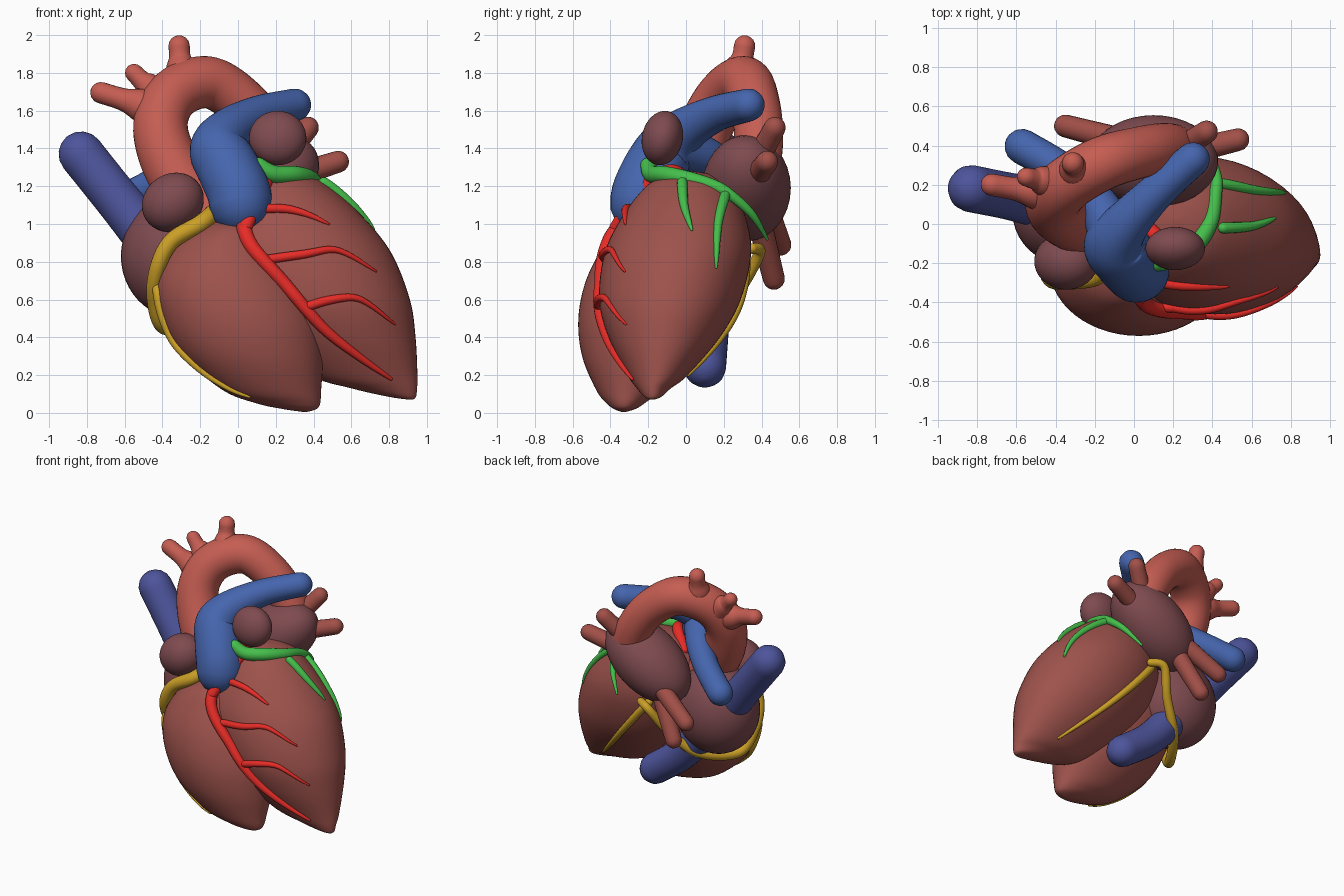
import bpy, bmesh, math
from mathutils import Vector, Matrix
from mathutils.bvhtree import BVHTree

if "Cube" in bpy.data.objects:
    bpy.data.objects.remove(bpy.data.objects["Cube"])

COL = {"muscle": (.34, .085, .072), "atrium": (.21, .07, .08), "aorta": (.56, .11, .085),
       "vein": (.36, .08, .065), "blue": (.06, .13, .42), "indigo": (.075, .09, .33),
       "red": (.8, .025, .02), "green": (.06, .52, .07), "gold": (.6, .35, .02)}
MATS = {}
for k, c in COL.items():
    MATS[k] = bpy.data.materials.new(k)
    MATS[k].diffuse_color = (*c, 1)


def spline(rows, n):
    """Smooth interpolation through rows of numbers."""
    P = [rows[0]] + list(rows) + [rows[-1]]
    out = []
    for i in range(1, len(P) - 2):
        for s in range(n):
            t = s / n
            out.append([.5 * (2*b + (c-a)*t + (2*a-5*b+4*c-d)*t*t + (3*b-a-3*c+d)*t**3)
                        for a, b, c, d in zip(*P[i-1:i+3])])
    return out + [list(rows[-1])]


def finish(bm, name, mat):
    bmesh.ops.recalc_face_normals(bm, faces=bm.faces)
    for f in bm.faces:
        f.smooth = True
    me = bpy.data.meshes.new(name)
    bm.to_mesh(me)
    bm.free()
    ob = bpy.data.objects.new(name, me)
    bpy.context.collection.objects.link(ob)
    me.materials.append(MATS[mat])


def skin(rings, name, mat):
    bm = bmesh.new()
    vs = [[bm.verts.new(p) for p in r] for r in rings]
    for a, b in zip(vs, vs[1:]):
        for i in range(len(a)):
            j = (i + 1) % len(a)
            bm.faces.new((a[i], a[j], b[j], b[i]))
    bm.faces.new(vs[0])
    bm.faces.new(vs[-1])
    tree = BVHTree.FromBMesh(bm)
    finish(bm, name, mat)
    return tree


def chamber(name, rows):
    """Stack of ellipses: rows of z, x min, x max, y min, y max."""
    rings = []
    for z, x0, x1, y0, y1 in spline(rows, 6):
        rings.append([((x0+x1)/2 + (x1-x0)/2*math.cos(a), (y0+y1)/2 + (y1-y0)/2*math.sin(a), z)
                      for a in (math.tau*i/56 for i in range(56))])
    return skin(rings, name, "muscle")


def tube(name, mat, pts, n=8, seg=20):
    """Round-ended tube: pts are x, y, z, radius."""
    S = spline(pts, n)
    C = [Vector(p[:3]) for p in S]
    R = [max(p[3], .003) for p in S]
    T = [(C[min(i+1, len(C)-1)] - C[max(i-1, 0)]).normalized() for i in range(len(C))]
    caps = [math.radians(d) for d in (85, 65, 45, 22)]
    seq = [(C[0] - T[0]*R[0]*math.sin(a), R[0]*math.cos(a), T[0]) for a in caps]
    seq += list(zip(C, R, T))
    seq += [(C[-1] + T[-1]*R[-1]*math.sin(a), R[-1]*math.cos(a), T[-1]) for a in reversed(caps)]
    u = T[0].orthogonal()
    rings = []
    for c, r, t in seq:
        u = (u - t*u.dot(t)).normalized()
        v = t.cross(u)
        rings.append([c + r*(u*math.cos(a) + v*math.sin(a))
                      for a in (math.tau*i/seg for i in range(seg))])
    skin(rings, name, mat)


def ellipsoid(name, loc, rad, rot=(0, 0, 0)):
    bm = bmesh.new()
    M = Matrix.Translation(loc)
    for k, ax in zip(rot, "XYZ"):
        M = M @ Matrix.Rotation(math.radians(k), 4, ax)
    bmesh.ops.create_uvsphere(bm, u_segments=40, v_segments=24, radius=1,
                              matrix=M @ Matrix.Diagonal((*rad, 1)))
    finish(bm, name, "atrium")


# ventricles
lv = chamber("left_ventricle", [
    (.07, .905, .925, -.19, -.17), (.085, .80, .942, -.22, -.13), (.13, .60, .948, -.26, -.08),
    (.2, .38, .95, -.31, .01), (.4, .12, .94, -.41, .18), (.6, -.05, .91, -.46, .29),
    (.85, -.15, .81, -.43, .345), (1.05, -.12, .65, -.33, .31), (1.2, .0, .48, -.21, .23),
    (1.26, .1, .36, -.1, .14), (1.28, .21, .23, .01, .03)])
rv = chamber("right_ventricle", [
    (.005, .345, .365, -.34, -.32), (.02, .24, .415, -.38, -.27), (.05, .1, .435, -.42, -.22),
    (.12, -.08, .44, -.475, -.14), (.3, -.29, .45, -.55, .0), (.5, -.40, .43, -.57, .08),
    (.7, -.43, .35, -.53, .12), (.88, -.34, .22, -.44, .12), (.98, -.2, .12, -.36, .05),
    (1.04, -.06, -.04, -.21, -.19)])

# atria and their auricles
ellipsoid("right_atrium", (-.31, .06, .83), (.31, .28, .33))
ellipsoid("right_auricle", (-.345, -.19, 1.115), (.17, .145, .15), (0, -35, 0))
ellipsoid("left_atrium", (.1, .32, 1.19), (.37, .235, .225), (0, -35, 0))
ellipsoid("left_auricle", (.21, -.125, 1.455), (.152, .108, .145), (-12, 0, 0))

# aorta with arch branches
tube("aorta", "aorta", [(-.12, -.05, 1.0, .15), (-.32, .02, 1.25, .155), (-.41, .1, 1.5, .145),
     (-.345, .2, 1.68, .14), (-.16, .31, 1.75, .138), (.03, .365, 1.635, .132),
     (.16, .385, 1.46, .13), (.24, .37, 1.25, .125)], 10, 32)
for i, p in enumerate([
        [(-.46, .155, 1.605, .095), (-.53, .17, 1.635, .085), (-.61, .18, 1.66, .06), (-.725, .2, 1.695, .057)],
        [(-.43, .21, 1.685, .09), (-.48, .225, 1.735, .07), (-.51, .23, 1.76, .053), (-.55, .24, 1.8, .048)],
        [(-.29, .26, 1.77, .1), (-.302, .285, 1.835, .08), (-.308, .3, 1.885, .058), (-.312, .31, 1.942, .057)]]):
    tube(f"arch_branch_{i+1}", "aorta", p)

# pulmonary arteries
tube("pulmonary_trunk", "blue", [(.015, -.235, 1.11, .168), (.0, -.22, 1.18, .168),
     (-.05, -.17, 1.29, .165), (-.1, -.1, 1.4, .155), (-.04, .0, 1.5, .12), (.11, .16, 1.585, .095),
     (.3, .33, 1.63, .087)], 8, 32)
tube("right_pulmonary_artery", "blue", [(-.1, -.06, 1.42, .13), (-.2, .12, 1.35, .1),
     (-.36, .27, 1.25, .09), (-.57, .395, 1.14, .09)], 8, 28)

# great veins
tube("upper_vena_cava", "indigo", [(-.45, .1, .9, .13), (-.63, .14, 1.12, .12),
     (-.83, .18, 1.37, .12)], 8, 32)
tube("lower_vena_cava", "indigo", [(-.22, .12, .62, .12), (-.04, .11, .42, .115),
     (.19, .1, .245, .112)], 8, 32)

# pulmonary veins
for i, (a, b) in enumerate([((.2, .36, 1.3), (.37, .47, 1.51)), ((.28, .37, 1.25), (.53, .43, 1.33)),
                            ((-.04, .42, 1.1), (-.35, .5, .89)), ((-.03, .38, 1.05), (-.22, .465, .71))]):
    tube(f"pulmonary_vein_{i+1}", "vein", [(*a, .065), (*b, .058)])


def surface_vessel(name, mat, axis, sign, pts, r0, r1):
    """Lay a tapering vessel on the ventricles; pts are the two other coordinates."""
    out = []
    S = spline(pts, 6)
    for i, (a, b) in enumerate(S):
        o = Vector((a, 0, b)) if axis == 1 else Vector((0, a, b))
        o[axis] = 3*sign
        d = Vector((0, 0, 0))
        d[axis] = -sign
        hits = [h for h in (t.ray_cast(o, d) for t in (lv, rv)) if h[0]]
        if hits:
            p = min(hits, key=lambda h: h[3])[0]
        else:
            o[axis] = .25*sign
            p = min((t.find_nearest(o) for t in (lv, rv)), key=lambda h: h[3])[0]
        r = r0 + (r1-r0)*(i/(len(S)-1))**2
        out.append((*(p - .3*r*d), r))
    tube(name, mat, out[::2], 3, 14)


# front descending artery and branches
tube("left_main_artery", "red", [(.0, .02, 1.18, .035), (.1, -.05, 1.27, .04),
     (.15, -.15, 1.25, .04), (.1, -.28, 1.12, .036), (.04, -.37, .98, .036)])
surface_vessel("front_descending_artery", "red", 1, -1,
               [(.03, .98), (.08, .87), (.25, .68), (.45, .45), (.65, .29), (.81, .18)], .04, .009)
for i, p in enumerate([[(.1, 1.08), (.25, 1.08), (.37, 1.05), (.48, 1.0)],
                       [(.14, .81), (.35, .84), (.53, .86), (.73, .75)],
                       [(.36, .56), (.5, .6), (.65, .6), (.83, .47)]]):
    surface_vessel(f"diagonal_branch_{i+1}", "red", 1, -1, p, .025, .006)

# circumflex artery and branches
tube("circumflex_artery", "green", [(.11, -.2, 1.31, .042), (.19, -.18, 1.265, .046),
     (.31, -.11, 1.26, .046), (.39, .01, 1.24, .04), (.415, .15, 1.2, .034),
     (.42, .24, 1.15, .028), (.38, .35, 1.05, .021), (.29, .43, .92, .008)])
for i, p in enumerate([[(-.02, 1.22), (-.01, 1.1), (.03, .97)],
                       [(.21, 1.16), (.17, 1.0), (.16, .77)]]):
    surface_vessel(f"marginal_branch_{i+1}", "green", 0, 1, p, .028, .007)

# right coronary artery around the groove, with branches
tube("right_coronary_artery", "gold", [(-.13, -.2, 1.06, .045), (-.2, -.27, 1.0, .047),
     (-.35, -.29, .91, .045), (-.425, -.28, .77, .042), (-.445, -.2, .6, .038),
     (-.39, -.08, .45, .036), (-.22, .17, .5, .034), (-.05, .3, .68, .032),
     (.05, .39, .85, .03), (.14, .35, .87, .028)])
surface_vessel("right_marginal_branch", "gold", 1, -1,
               [(-.43, .67), (-.405, .53), (-.335, .37), (-.2, .23), (-.05, .13), (.06, .085)], .026, .008)
surface_vessel("rear_descending_artery", "gold", 1, 1,
               [(.1, .86), (.3, .62), (.5, .4), (.7, .2)], .028, .008)

for m in bpy.data.materials:
    if m.users and not m.is_grease_pencil:
        m.use_nodes = True
        m.node_tree.nodes["Principled BSDF"].inputs["Base Color"].default_value = m.diffuse_color
